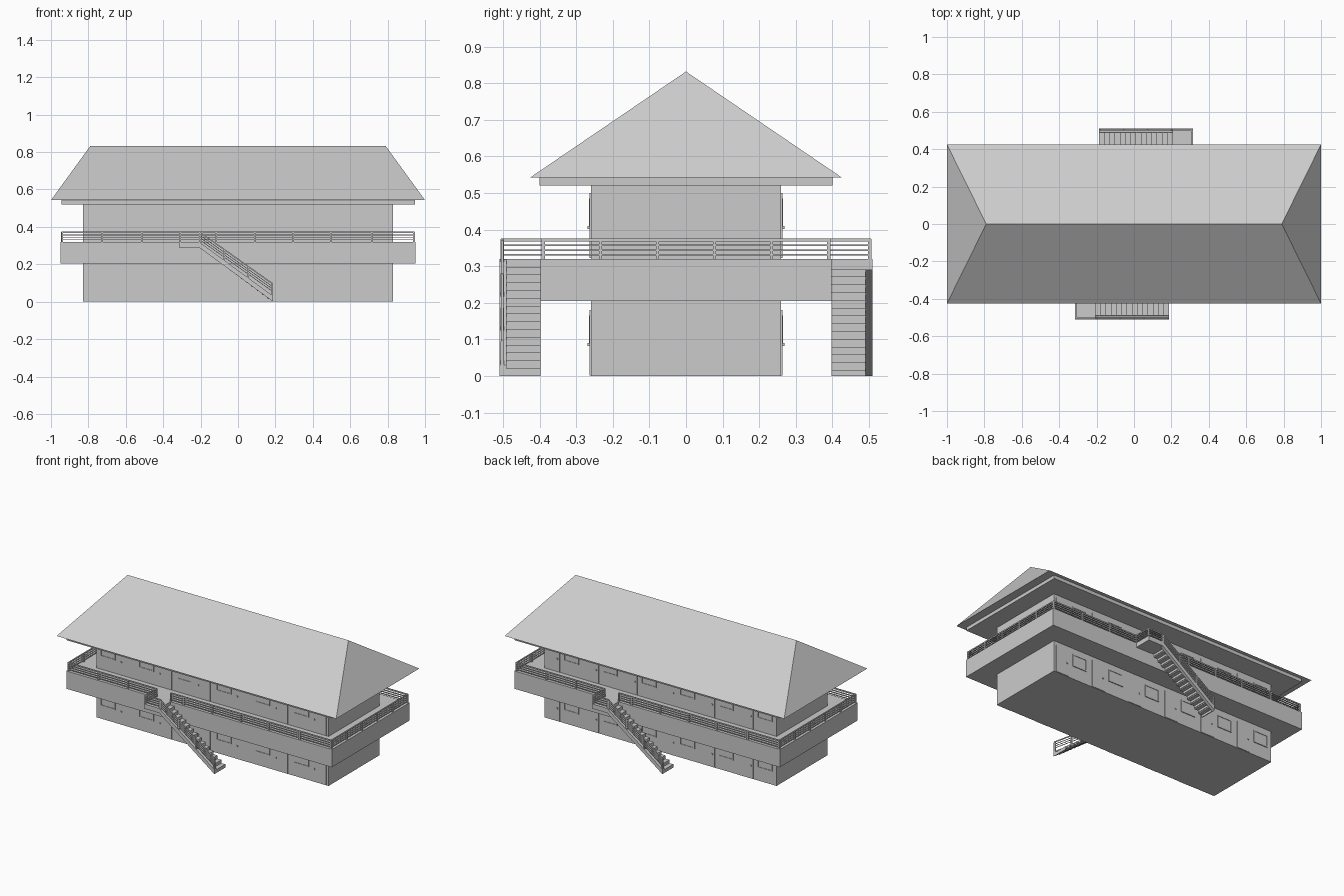
import bpy, bmesh, math

if "Cube" in bpy.data.objects:
    bpy.data.objects.remove(bpy.data.objects["Cube"])

grey = bpy.data.materials.new("plain grey")
grey.diffuse_color = (0.6, 0.6, 0.6, 1)
grey.use_nodes = True
grey.node_tree.nodes["Principled BSDF"].inputs["Base Color"].default_value = grey.diffuse_color


def prism(bm, pts, y0, y1):
    """Extrude an xz outline from y0 to y1."""
    a = [bm.verts.new((x, y0, z)) for x, z in pts]
    b = [bm.verts.new((x, y1, z)) for x, z in pts]
    bm.faces.new(a)
    bm.faces.new(b[::-1])
    n = len(pts)
    for i in range(n):
        j = (i + 1) % n
        bm.faces.new((a[j], a[i], b[i], b[j]))


def box(bm, x0, x1, y0, y1, z0, z1):
    prism(bm, [(x0, z0), (x1, z0), (x1, z1), (x0, z1)], y0, y1)


def finish(bm, name, turned_copy=False):
    bmesh.ops.recalc_face_normals(bm, faces=bm.faces[:])
    me = bpy.data.meshes.new(name)
    bm.to_mesh(me)
    bm.free()
    me.materials.append(grey)
    for k in range(2 if turned_copy else 1):
        ob = bpy.data.objects.new(name + ("_opposite" if k else ""), me)
        ob.rotation_euler[2] = math.pi * k
        bpy.context.collection.objects.link(ob)


def block(name, x, y, z0, z1):
    bm = bmesh.new()
    box(bm, -x, x, -y, y, z0, z1)
    finish(bm, name)


# Main storeys, walkway slab and eaves
block("lower_storey", 0.83, 0.26, 0, 0.205)
block("walkway_slab", 0.95, 0.397, 0.205, 0.32)
block("upper_storey", 0.83, 0.26, 0.32, 0.521)
block("eaves_band", 0.945, 0.40, 0.521, 0.545)

# Hip roof
bm = bmesh.new()
base = [bm.verts.new(p) for p in ((-1, -.425, .543), (1, -.425, .543), (1, .425, .543), (-1, .425, .543))]
r0, r1 = bm.verts.new((-0.79, 0, 0.832)), bm.verts.new((0.79, 0, 0.832))
for f in (base[::-1], (base[0], base[1], r1, r0), (base[2], base[3], r0, r1),
          (base[1], base[2], r1), (base[3], base[0], r0)):
    bm.faces.new(f)
finish(bm, "hip_roof")

# Doors, knobs and windows, six rooms per floor on each long wall
doors, windows, knobs = bmesh.new(), bmesh.new(), bmesh.new()
pitch = 1.66 / 6
for s in (-1, 1):
    def plate(bm, x0, x1, z0, z1, t):
        box(bm, x0, x1, *sorted((s * 0.259, s * (0.26 + t))), z0, z1)
    for floor in (0.0, 0.32):
        for i in range(6):
            x = -0.83 + i * pitch
            plate(doors, x + 0.165, x + 0.262, floor + 0.002, floor + 0.18, 0.004)
            plate(knobs, x + 0.176, x + 0.184, floor + 0.082, floor + 0.09, 0.009)
            wx0, wx1, z0, z1 = x + 0.03, x + 0.135, floor + 0.085, floor + 0.165
            plate(windows, wx0, wx1, z0, z1, 0.002)
            for a, b, c, d in ((wx0, wx1, z0, z0 + .006), (wx0, wx1, z1 - .006, z1),
                               (wx0, wx0 + .006, z0, z1), (wx1 - .006, wx1, z0, z1)):
                plate(windows, a, b, c, d, 0.005)
finish(doors, "doors")
finish(windows, "windows")
finish(knobs, "door_knobs")

# Railings: bar heights above the floor with half thickness
BARS = ((0.052, 0.004), (0.037, 0.002), (0.024, 0.002), (0.011, 0.002))
Z = 0.32


def rail_x(bm, x0, x1, y, posts):
    for h, t in BARS:
        box(bm, x0, x1, y - 0.004, y + 0.004, Z + h - t, Z + h + t)
    for x in posts:
        box(bm, x - 0.004, x + 0.004, y - 0.005, y + 0.005, Z, Z + 0.054)


def rail_y(bm, y0, y1, x, posts):
    for h, t in BARS:
        box(bm, x - 0.004, x + 0.004, y0, y1, Z + h - t, Z + h + t)
    for y in posts:
        box(bm, x - 0.005, x + 0.005, y - 0.004, y + 0.004, Z, Z + 0.054)


# Walkway railing, front and right, with a gap at the stair landing
bm = bmesh.new()
rail_x(bm, -0.944, -0.31, -0.39, (-0.94, -0.725, -0.515, -0.312))
rail_x(bm, -0.205, 0.944, -0.39, (-0.205, -0.115, 0.09, 0.295, 0.495, 0.715, 0.94))
rail_y(bm, -0.39, 0.39, 0.94, [-0.39 + 0.156 * i for i in range(6)])
finish(bm, "walkway_railing", True)

# Stair landing and its railing
XT, XB = -0.205, 0.188
bm = bmesh.new()
box(bm, -0.315, XT, -0.51, -0.396, 0.29, 0.32)
finish(bm, "stair_landing", True)
bm = bmesh.new()
rail_x(bm, -0.315, XT, -0.502, (-0.311, XT))
rail_y(bm, -0.502, -0.39, -0.311, (-0.502,))
finish(bm, "landing_railing", True)

# Folded steps
bm = bmesh.new()
N = 14
run, rise = (XB - XT) / N, 0.32 / (N + 1)
for i in range(N):
    x, z = XT + i * run, Z - (i + 1) * rise
    box(bm, x - 0.003, x + run, -0.49, -0.398, z - 0.007, z)
    box(bm, x + run - 0.006, x + run, -0.49, -0.398, max(0, z - rise), z)
finish(bm, "stair_steps", True)

# Sloping stringer and stair railing
bm = bmesh.new()
ZB = 0.042


def slope(za, zb, h, y0, y1):
    prism(bm, [(XT, za), (XB, zb), (XB, zb + h), (XT, za + h)], y0, y1)


slope(0.288, 0.0, 0.03, -0.51, -0.49)
for h, t in BARS:
    slope(Z + h - t, ZB + h - t, 2 * t, -0.506, -0.498)
for k in range(4):
    u = k / 3
    x = XT + 0.004 + u * (XB - XT - 0.008)
    z = Z + u * (ZB - Z)
    box(bm, x - 0.004, x + 0.004, -0.507, -0.497, z - 0.012, z + 0.053)
finish(bm, "stair_railing", True)
